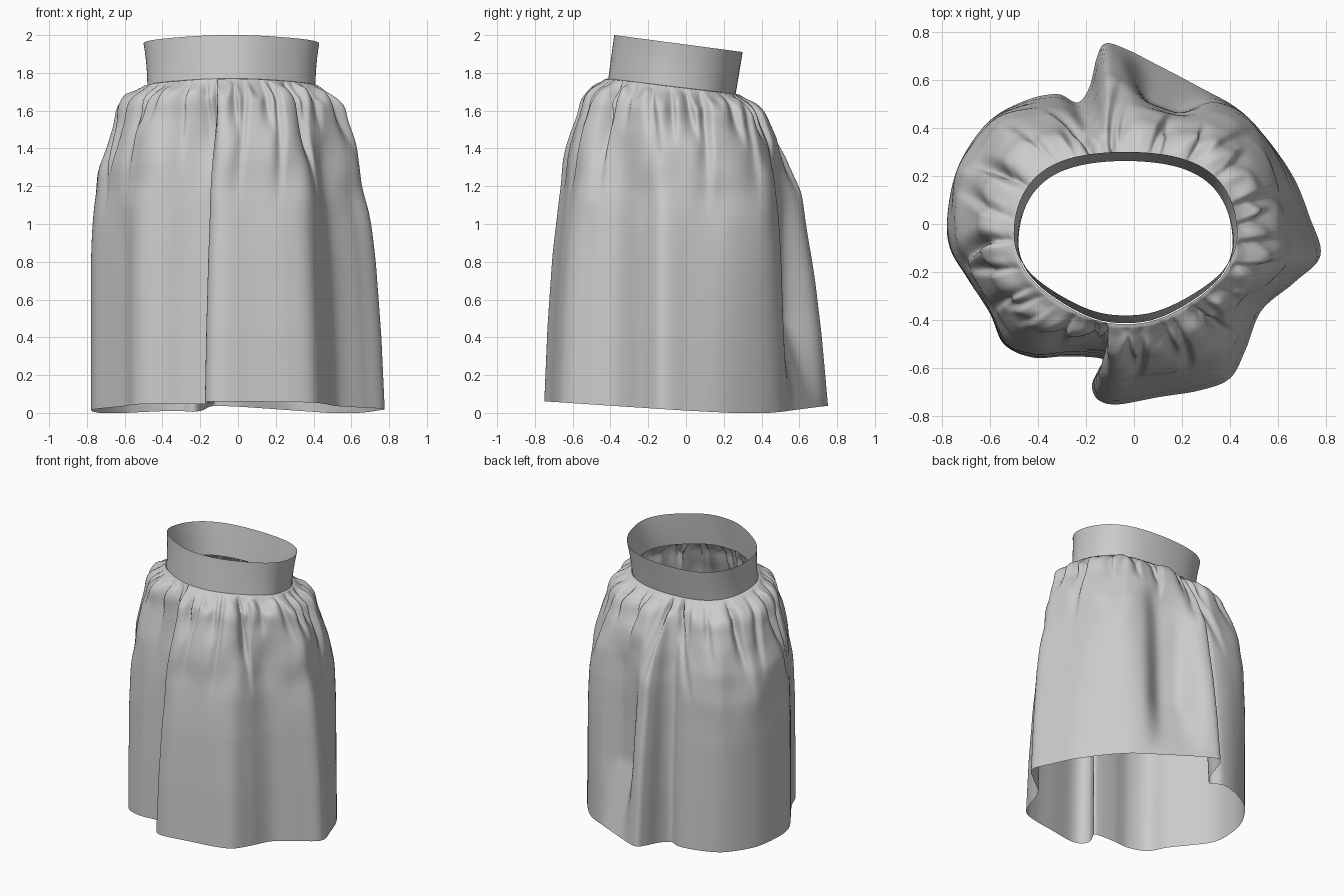
import bpy, math, random
from mathutils import Vector, noise

if "Cube" in bpy.data.objects:
    bpy.data.objects.remove(bpy.data.objects["Cube"])

random.seed(11)
COLS, ROWS = 420, 100

# Hem outline seen from above, counter-clockwise from the front overlap
HEM = [(-.135, -.56), (-.145, -.60), (-.175, -.67), (-.15, -.73), (-.07, -.75), (.10, -.72), (.28, -.69),
       (.40, -.64), (.465, -.52), (.53, -.36), (.67, -.24), (.775, -.13), (.73, .03),
       (.66, .20), (.54, .37), (.43, .48), (.28, .565), (.10, .66), (-.04, .73),
       (-.12, .75), (-.155, .69), (-.185, .57), (-.235, .505), (-.32, .54), (-.46, .51),
       (-.61, .42), (-.73, .24), (-.775, .04), (-.765, -.10), (-.69, -.23), (-.60, -.37),
       (-.54, -.50), (-.42, -.555), (-.28, -.55)]

# Flare (0 = waist, 1 = hem) against height, for the different panels
FLARE = [(0, 1), (.4, .95), (.8, .87), (1.1, .77), (1.3, .67), (1.5, .53), (1.65, .36), (1.70, .23), (1.75, 0)]
FLARE_FULL = [(0, 1), (.8, 1), (1.1, .97), (1.3, .89), (1.5, .69), (1.65, .46), (1.70, .31), (1.75, 0)]
FLARE_TUCK = [(0, 1), (.2, .84), (.5, .61), (1.3, .58), (1.5, .5), (1.65, .33), (1.70, .2), (1.75, 0)]
FLARE_BACK = [(0, 1), (.4, .93), (.7, .86), (1.0, .77), (1.2, .70), (1.4, .55), (1.55, .40), (1.68, .20), (1.75, 0)]
HEM_Z = [(-.8, .065), (-.4, .038), (.0, .012), (.4, -.008), (.8, .045)]


def interp(table, v):
    if v <= table[0][0]:
        return table[0][1]
    for (a, p), (b, q) in zip(table, table[1:]):
        if v <= b:
            return p + (q - p) * (v - a) / (b - a)
    return table[-1][1]


def smooth_interp(table, v, h=.03):
    return (interp(table, v - h) + 2 * interp(table, v) + interp(table, v + h)) / 4


def closed_spline(points, n):
    """Closed Catmull-Rom curve resampled evenly by length."""
    p = [Vector(q) for q in points]
    m, dense = len(p), []
    for i in range(m):
        a, b, c, d = p[i - 1], p[i], p[(i + 1) % m], p[(i + 2) % m]
        for k in range(40):
            t = k / 40
            dense.append(.5 * (2 * b + (c - a) * t + (2 * a - 5 * b + 4 * c - d) * t * t
                               + (3 * b - a - 3 * c + d) * t ** 3))
    dense.append(dense[0])
    lengths = [0]
    for a, b in zip(dense, dense[1:]):
        lengths.append(lengths[-1] + (b - a).length)
    out, j = [], 0
    for i in range(n):
        s = lengths[-1] * i / n
        while lengths[j + 1] < s:
            j += 1
        out.append(dense[j].lerp(dense[j + 1], (s - lengths[j]) / (lengths[j + 1] - lengths[j])))
    return out


def waist(ang, cy, rx, ry):
    """Waist oval, squarer at the back corners and narrower at the front ones."""
    c, s = math.cos(ang), math.sin(ang)
    n = 2.1 + .7 * s * abs(c)
    r = (abs(c / rx) ** n + abs(s / ry) ** n) ** (-1 / n)
    return Vector((-.035 + r * c, cy + r * s))


def build_loft(name, rows):
    n = len(rows[0])
    verts = [v for row in rows for v in row]
    faces = [(r * n + i, r * n + (i + 1) % n, (r + 1) * n + (i + 1) % n, (r + 1) * n + i)
             for r in range(len(rows) - 1) for i in range(n)]
    mesh = bpy.data.meshes.new(name)
    mesh.from_pydata(verts, [], faces)
    mesh.update()
    ob = bpy.data.objects.new(name, mesh)
    bpy.context.collection.objects.link(ob)
    mesh.shade_smooth()
    return ob


# Waistband: tilted, slightly flared towards the top
band_rows = []
for k in range(7):
    t = k / 6
    row = []
    for i in range(128):
        p = waist(math.tau * i / 128, -.075 + .035 * t, .445 + .02 * t * t, .337 + .003 * t)
        row.append((p.x, p.y, 1.715 - .12 * p.y + t * (.235 - .012 * p.y)))
    band_rows.append(row)
build_loft("waistband", band_rows)

# Gathers: narrow valleys of uneven length fanning down from the band
GATHERS = []
for g in range(32):
    GATHERS.append(dict(ang=math.tau * (g + random.uniform(-.4, .4)) / 32,
                        slant=random.uniform(-.3, .3), end=random.choice((1.0, 1.15, 1.3, 1.4, 1.45)),
                        width=random.uniform(.035, .06), depth=random.uniform(.02, .055)))


def gather_depth(ang, z):
    d = 0
    for g in GATHERS:
        if z < g["end"]:
            continue
        da = (ang - g["ang"] - g["slant"] * (1.75 - z) + math.pi) % math.tau - math.pi
        w = g["width"] * (1 + .9 * (1.75 - z))
        if -3 * w < da < 3 * w:
            # steep on one side, soft on the other
            w *= .5 if da > 0 else 1.25
            k = min(1, (z - g["end"]) / (1.64 - g["end"]))
            d += g["depth"] * k * k * (3 - 2 * k) * math.exp(-(da / w) ** 2)
    return d


# Skirt: waist oval blended to the folded hem, then gathered and dented
hem = closed_spline(HEM, COLS)
rows = []
for r in range(ROWS + 1):
    t = 1 - (1 - r / ROWS) ** 1.4
    row = []
    for h in hem:
        ang = math.atan2(h.y + .06, h.x + .035)
        top = waist(ang, -.075, .449, .341)
        z0, z1 = smooth_interp(HEM_Z, h.y, .1), 1.72 - .12 * top.y
        z = z0 + (z1 - z0) * t
        zn = 1.75 * t
        # full on the left side and at the right back corner, slower elsewhere
        full = max(0, min(1, (-h.x - .25) / .35))
        full = max(full, math.exp(-((h.x - .50) / .20) ** 2 - ((h.y - .40) / .26) ** 4))
        tuck = math.exp(-((h.x - .15) / .15) ** 4) if h.y > 0 else 0
        back = max(0, min(1, (h.y - .4) / .15)) * (1 - full)
        if r == 0 or r == ROWS:
            s = 1 - r / ROWS
        else:
            s = smooth_interp(FLARE, zn)
            s += back * (smooth_interp(FLARE_BACK, zn) - s)
            s += full * (smooth_interp(FLARE_FULL, zn) - s)
            s += tuck * (smooth_interp(FLARE_TUCK, zn) - s)
        p = top.lerp(h, s)
        out = Vector((math.cos(ang), math.sin(ang)))
        fade = max(0, min(1, (1.75 - zn) / .06))
        # lean the front overlap edge inwards as it rises
        if h.y < -.5:
            p.x += .09 * (1 - s) * s * math.exp(-((h.x + .15) / .15) ** 2)
        # bulge just under the band, sharp gathers, broad soft dents
        puff = .022 * math.exp(-((zn - 1.66) / .09) ** 2)
        q = Vector((p.x * 5, p.y * 5, z * 3.2))
        dent = noise.noise(q) * .03 * math.exp(-((zn - 1.35) / .33) ** 2)
        p = p + out * (fade * (puff - gather_depth(ang, zn) + dent))
        lump = .05 * noise.noise(Vector((ang * 6, 3, 0))) * math.exp(-((zn - 1.70) / .05) ** 2) * fade
        row.append((p.x, p.y, max(0, z + lump)))
    rows.append(row)
build_loft("gathered_skirt", rows)
